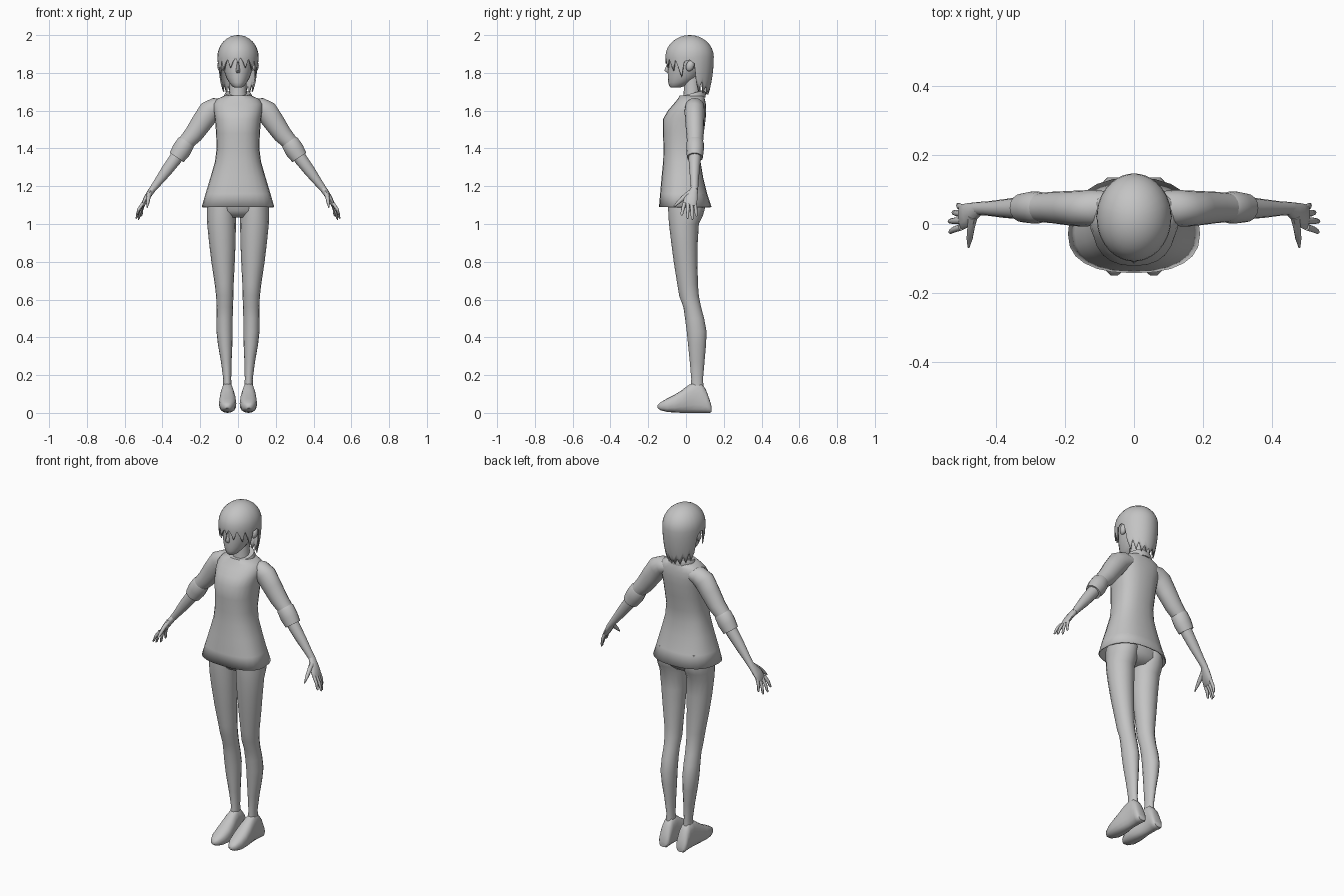
import bpy, bmesh, math
from mathutils import Vector as V

grey = bpy.data.materials.new("plain_grey")
grey.diffuse_color = (0.55, 0.55, 0.55, 1)


def finish(name, bm, mirror=False, thick=0, angle=50):
    bmesh.ops.remove_doubles(bm, verts=bm.verts, dist=0.0002)
    bmesh.ops.recalc_face_normals(bm, faces=bm.faces)
    me = bpy.data.meshes.new(name)
    bm.to_mesh(me)
    bm.free()
    me.materials.append(grey)
    ob = bpy.data.objects.new(name, me)
    bpy.context.collection.objects.link(ob)
    bpy.ops.object.select_all(action='DESELECT')
    ob.select_set(True)
    bpy.context.view_layer.objects.active = ob
    bpy.ops.object.shade_smooth_by_angle(angle=math.radians(angle))
    if mirror:
        m = ob.modifiers.new("mirror", 'MIRROR')
        m.merge_threshold = 0.0005
    if thick:
        s = ob.modifiers.new("thickness", 'SOLIDIFY')
        s.thickness = thick
    return ob


def loft(name, rings, n=16, p=2.0, caps=(True, True), **kw):
    """Skin rings of (centre, u, v_front, v_back), with superellipse power p."""
    bm = bmesh.new()
    loops = []
    for c, u, vf, vb in rings:
        loop = []
        for i in range(n):
            a = 2 * math.pi * i / n
            cu, sv = math.cos(a), math.sin(a)
            x = math.copysign(abs(cu) ** (2 / p), cu)
            y = abs(sv) ** (2 / p)
            loop.append(bm.verts.new(c + u * x + (vb if sv > 0 else vf) * y))
        loops.append(loop)
    for a, b in zip(loops, loops[1:]):
        for i in range(n):
            j = (i + 1) % n
            bm.faces.new((a[i], a[j], b[j], b[i]))
    for loop, cap in zip((loops[0], loops[-1]), caps):
        if cap:
            bm.faces.new(loop)
    return finish(name, bm, **kw)


def stack(name, rows, **kw):
    """Horizontal rings: z, centre x, half width, front y, widest y, back y."""
    return loft(name, [(V((cx, ym, z)), V((hx, 0, 0)), V((0, yf - ym, 0)), V((0, yb - ym, 0)))
                       for z, cx, hx, yf, ym, yb in rows], **kw)


def tube(name, pts, **kw):
    """Rings square to a path of x, y, z, thickness, breadth along y."""
    P = [V(q[:3]) for q in pts]
    rings = []
    for i, q in enumerate(pts):
        t = (P[min(i + 1, len(P) - 1)] - P[max(i - 1, 0)]).normalized()
        v = (V((0, 1, 0)) - t * t.y).normalized()
        u = t.cross(v)
        rings.append((P[i], u * q[3], -v * q[4], v * q[4]))
    return loft(name, rings, **kw)


# tunic, open at the hem
stack("tunic", [
    (1.09, 0, .192, -.143, -.03, .135), (1.16, 0, .172, -.137, -.025, .112),
    (1.25, 0, .145, -.129, -.015, .09), (1.33, 0, .122, -.121, -.01, .077),
    (1.40, 0, .113, -.119, -.01, .08), (1.48, 0, .116, -.122, 0, .094),
    (1.555, 0, .122, -.122, .01, .104), (1.60, 0, .13, -.096, .025, .107),
    (1.635, 0, .132, -.066, .035, .105), (1.66, 0, .115, -.045, .04, .1),
    (1.68, 0, .07, -.033, .035, .095)],
    n=24, p=2.4, caps=(False, True), thick=.006)

# collar, tilted down to the front
def collar_ring(z, r):
    v = V((0, r * .95, .016))
    return (V((0, .033, z)), V((r, 0, 0)), -v, v)
loft("collar", [collar_ring(1.655, .074), collar_ring(1.675, .076),
                collar_ring(1.692, .068), collar_ring(1.692, .055)], n=20)

# sleeves with turned-up cuffs
tube("sleeve", [(.07, .05, 1.625, .035, .045), (.115, .047, 1.618, .052, .052),
                (.15, .045, 1.597, .06, .053), (.19, .046, 1.54, .056, .05),
                (.235, .048, 1.475, .05, .046), (.277, .048, 1.43, .042, .042)], mirror=True)
tube("cuff", [(.268, .048, 1.442, .04, .04), (.276, .048, 1.43, .048, .046),
              (.30, .048, 1.39, .051, .046), (.325, .047, 1.352, .044, .042),
              (.322, .047, 1.357, .034, .034)], mirror=True)

# forearms, palms and fingers
tube("forearm", [(.29, .048, 1.405, .034, .034), (.335, .046, 1.34, .034, .032),
                 (.38, .045, 1.28, .03, .027), (.425, .045, 1.22, .022, .021),
                 (.457, .045, 1.178, .017, .019)], n=12, mirror=True)
tube("palm", [(.45, .045, 1.188, .017, .019), (.468, .036, 1.162, .017, .027),
              (.485, .026, 1.135, .015, .035), (.502, .019, 1.105, .011, .037),
              (.506, .018, 1.098, .006, .032)], n=12, mirror=True)
fingers = [((.497, .047, 1.112), (.513, .056, 1.04)), ((.5, .029, 1.108), (.528, .034, 1.022)),
           ((.503, .01, 1.108), (.54, .008, 1.028)), ((.503, -.009, 1.11), (.538, -.024, 1.045))]
for i, (a, b) in enumerate(fingers):
    a, b = V(a), V(b)
    m = a.lerp(b, .5) + V((.004, 0, .002))
    tube(f"finger_{i + 1}", [(*a, .009, .01), (*m, .008, .009), (*a.lerp(b, .88), .006, .007),
                             (*b, .002, .003)], n=8, mirror=True)
tube("thumb", [(.468, .022, 1.165, .014, .016), (.474, -.012, 1.14, .011, .013),
               (.478, -.042, 1.113, .009, .009), (.481, -.068, 1.088, .003, .003)],
     n=8, mirror=True)

# hips and legs
stack("hips", [(1.34, 0, .1, -.1, -.01, .06), (1.22, 0, .14, -.105, -.01, .08),
               (1.12, 0, .16, -.1, 0, .1), (1.07, 0, .15, -.09, 0, .095),
               (1.035, 0, .08, -.06, 0, .06)], n=20, p=2.3)
stack("leg", [(1.16, .083, .075, -.095, 0, .098), (1.09, .086, .079, -.095, 0, .102),
              (1.045, .087, .078, -.093, 0, .09), (1.0, .087, .076, -.09, -.01, .068),
              (.9, .083, .07, -.078, -.008, .062), (.8, .079, .062, -.065, 0, .061),
              (.68, .073, .05, -.046, .01, .063), (.62, .07, .046, -.036, .015, .068),
              (.56, .07, .043, -.014, .03, .08), (.5, .071, .043, -.005, .045, .096),
              (.43, .071, .043, .004, .055, .109), (.36, .068, .038, .011, .055, .106),
              (.27, .062, .028, .02, .055, .098), (.18, .057, .021, .028, .058, .09),
              (.1, .056, .024, .02, .058, .095)], mirror=True)

# feet, sliced from toe to heel
loft("foot", [(V((cx, y, (lo + hi) / 2)), V((hx, 0, 0)), V((0, 0, (lo - hi) / 2)), V((0, 0, (hi - lo) / 2)))
              for y, cx, hx, lo, hi in [
    (-.15, .057, .01, .025, .042), (-.135, .057, .026, .014, .056), (-.1, .056, .041, .005, .076),
    (-.06, .055, .046, .002, .096), (-.02, .055, .043, 0, .122), (.015, .056, .038, 0, .148),
    (.045, .056, .033, 0, .162), (.08, .056, .033, 0, .158), (.105, .056, .034, 0, .125),
    (.125, .056, .032, 0, .07), (.135, .056, .022, .005, .035)]], p=2.5, mirror=True)

# neck and head
stack("neck", [(1.64, 0, .055, -.02, .035, .085), (1.70, 0, .044, -.012, .032, .076),
               (1.80, 0, .044, -.01, .03, .075)])
stack("head", [(1.722, 0, .018, -.08, -.06, -.035), (1.73, 0, .032, -.089, -.045, -.005),
               (1.75, 0, .048, -.094, -.03, .03), (1.775, 0, .062, -.096, -.01, .06),
               (1.81, 0, .074, -.097, 0, .085), (1.85, 0, .082, -.094, .01, .1),
               (1.90, 0, .086, -.099, .015, .11), (1.95, 0, .07, -.07, .02, .09),
               (1.975, 0, .035, -.03, .02, .06)], n=20)
stack("nose", [(1.86, 0, .005, -.096, -.09, -.08), (1.825, 0, .01, -.11, -.09, -.08),
               (1.812, 0, .013, -.115, -.09, -.08), (1.80, 0, .01, -.098, -.09, -.08)], n=8)
bm = bmesh.new()
bmesh.ops.create_uvsphere(bm, u_segments=12, v_segments=8, radius=1)
for v in bm.verts:
    v.co = V((.093 + .017 * v.co.x, .022 + .022 * v.co.y + .006 * v.co.z, 1.838 + .03 * v.co.z))
finish("ear", bm, mirror=True)

# hair: dome, then locks hanging to a jagged edge (degrees from front, height)
edge = [(0, 1.85), (7, 1.88), (14, 1.86), (22, 1.825), (31, 1.875), (38, 1.85), (46, 1.81),
        (53, 1.87), (61, 1.83), (69, 1.775), (77, 1.86), (90, 1.868), (101, 1.85), (108, 1.75),
        (117, 1.70), (124, 1.755), (134, 1.692), (143, 1.735), (153, 1.685), (163, 1.72),
        (172, 1.685), (180, 1.71)]
bm = bmesh.new()
cols = []
for deg, low in edge:
    s, c = math.sin(math.radians(deg)), math.cos(math.radians(deg))
    if deg == 180:
        s = 0
    col = []
    for k in range(14):
        if k <= 8:
            f = math.pi / 2 * k / 8
            z, r = 1.885 + .115 * math.cos(f), math.sin(f)
        else:
            z = 1.885 + (low - 1.885) * (k - 8) / 5
            r = 1 - 5.5 * (1.885 - z) ** 2
        col.append(bm.verts.new((.109 * r * s, .02 - (.129 if c > 0 else .127) * r * c, z)))
    cols.append(col)
for a, b in zip(cols, cols[1:]):
    for k in range(13):
        bm.faces.new((a[k], b[k], b[k + 1], a[k + 1]))
hair = finish("hair", bm, mirror=True, thick=.007, angle=60)
